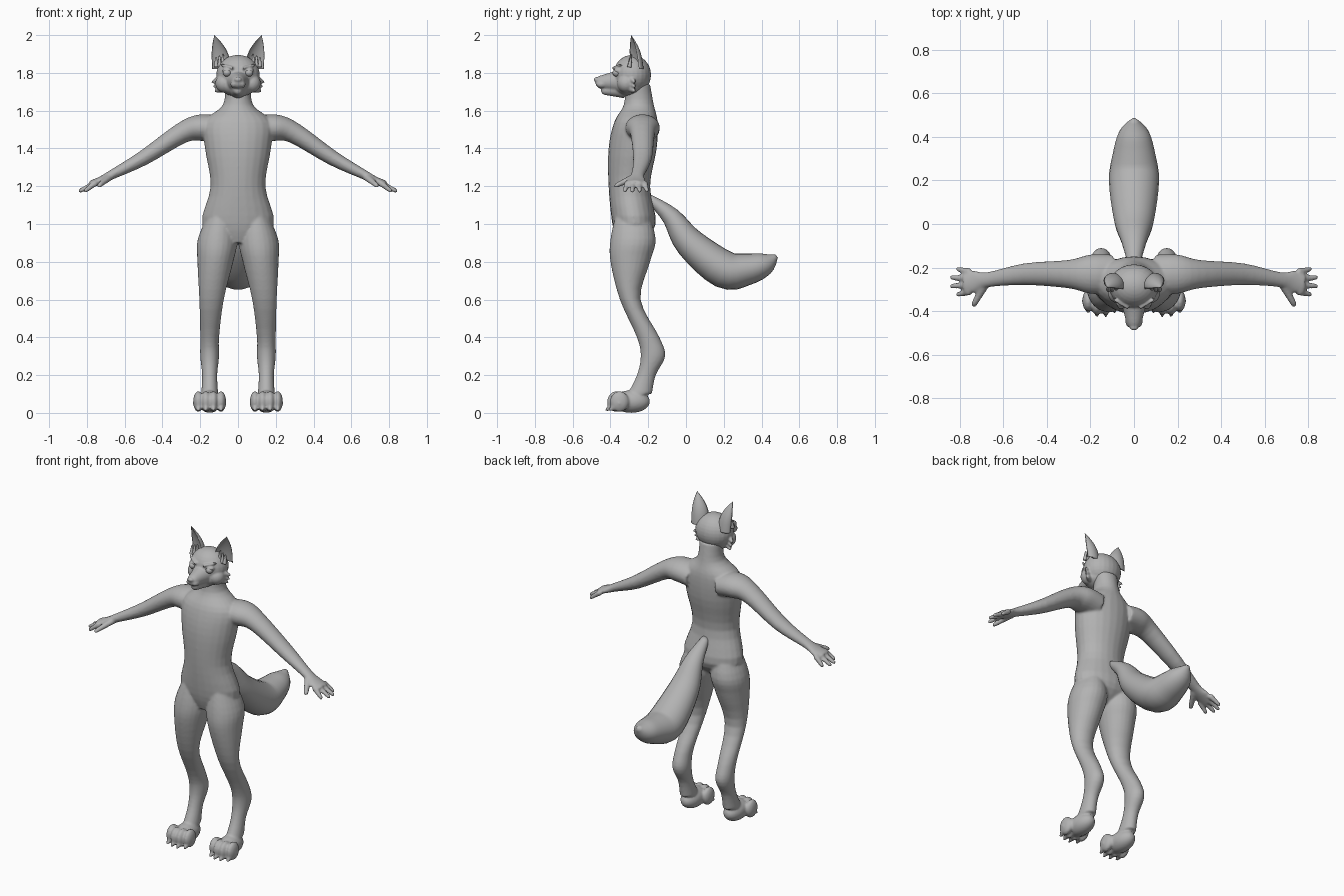
import bpy, bmesh, math
from mathutils import Vector, Matrix

ACROSS, DEPTH, UP = Vector((1, 0, 0)), Vector((0, 1, 0)), Vector((0, 0, 1))
SIDES = {"left": 1, "right": -1}

default_cube = bpy.data.objects.get("Cube")
if default_cube:
    bpy.data.objects.remove(default_cube)

grey = (0.45, 0.45, 0.45, 1)
fur = bpy.data.materials.new("plain grey")
fur.use_nodes = True
fur.diffuse_color = grey
for node in fur.node_tree.nodes:
    if node.type == 'BSDF_PRINCIPLED':
        node.inputs["Base Color"].default_value = grey


def smooth_path(rows, steps=4):
    """Resample rows of numbers along a smooth curve."""
    points = [Vector(row) for row in rows]
    count = len(points)
    slopes = [(points[min(i + 1, count - 1)] - points[max(i - 1, 0)]) / 2 for i in range(count)]
    path = []
    for i in range(count - 1):
        for step in range(steps):
            t = step / steps
            ease = t * t * (3 - 2 * t)
            path.append(points[i].lerp(points[i + 1], ease)
                        + slopes[i] * t * (1 - t) ** 2 - slopes[i + 1] * t * t * (1 - t))
    return path + [points[-1]]


def loft(bm, rows, side, normal=None, mirror=1, hollow=None):
    """Skin elliptical rings; a row is a centre, a radius along side and one along normal."""
    sides = 24
    path = smooth_path(rows)
    rings = []
    for i, row in enumerate(path):
        centre, wide, deep = Vector(row[:3]), max(row[3], .001), max(row[4], .001)
        ahead, behind = path[min(i + 1, len(path) - 1)], path[max(i - 1, 0)]
        facing = normal or (Vector(ahead[:3]) - Vector(behind[:3])).cross(side).normalized()
        ring = []
        for k in range(sides):
            angle = math.tau * k / sides
            u, v = math.cos(angle), math.sin(angle)
            if hollow and v < 0:
                v *= -hollow
            corner = centre + side * u * wide + facing * v * deep
            corner.x *= mirror
            ring.append(bm.verts.new(corner))
        rings.append(ring)
    for lower, upper in zip(rings, rings[1:]):
        for k in range(sides):
            bm.faces.new((lower[k - 1], lower[k], upper[k], upper[k - 1]))
    bm.faces.new(rings[0])
    bm.faces.new(rings[-1])


def blob(bm, centre, radii, mirror=1):
    place = Matrix.Translation((centre[0] * mirror, centre[1], centre[2]))
    bmesh.ops.create_uvsphere(bm, u_segments=24, v_segments=16, radius=1,
                              matrix=place @ Matrix.Diagonal((*radii, 1)))


def taper(bm, start, end, thick, thin, side=ACROSS, mirror=1):
    """Round limb narrowing from start to a rounded end."""
    start, end = Vector(start), Vector(end)
    rows = []
    for t in (0, .5, .9, 1):
        radius = thick + (thin - thick) * t if t < 1 else thin * .2
        rows.append((*start.lerp(end, t), radius, radius))
    loft(bm, rows, side, mirror=mirror)


def finish(bm, name, voxel=None):
    """Turn the parts into one object, fusing them when a voxel size is given."""
    bmesh.ops.recalc_face_normals(bm, faces=bm.faces)
    for face in bm.faces:
        face.smooth = True
    mesh = bpy.data.meshes.new(name)
    bm.to_mesh(mesh)
    bm.free()
    mesh.materials.append(fur)
    part = bpy.data.objects.new(name, mesh)
    bpy.context.collection.objects.link(part)
    if voxel:
        fuse = part.modifiers.new("fuse", 'REMESH')
        fuse.mode = 'VOXEL'
        fuse.voxel_size = voxel
        fuse.use_smooth_shade = True
        soften = part.modifiers.new("soften", 'SMOOTH')
        soften.iterations = 5


# Torso and neck: height, front, back, half width
torso = [(.9, -.36, -.24, .06), (1, -.39, -.16, .19), (1.2, -.41, -.19, .145),
         (1.4, -.41, -.155, .175), (1.54, -.38, -.15, .18), (1.63, -.33, -.17, .08),
         (1.74, -.32, -.19, .07)]
# Leg: height, front, back, half width
leg = [(1.06, -.37, -.2, .06), (.92, -.4, -.16, .105), (.8, -.4, -.19, .095),
       (.6, -.35, -.24, .065), (.4, -.26, -.14, .05), (.3, -.24, -.11, .05),
       (.2, -.26, -.16, .04), (.1, -.31, -.18, .045)]
# Arm: distance out, height, half depth, half thickness
arm = [(.1, 1.5, .09, .07), (.2, 1.51, .09, .07), (.3, 1.48, .065, .055),
       (.5, 1.35, .05, .04), (.67, 1.26, .035, .025), (.73, 1.23, .05, .02), (.78, 1.21, .05, .02)]


def upright(rows, middle):
    return [(middle(height), (front + back) / 2, height, wide, (back - front) / 2)
            for height, front, back, wide in rows]


body = bmesh.new()
loft(body, upright(torso, lambda height: 0), ACROSS, DEPTH)
for mirror in SIDES.values():
    loft(body, upright(leg, lambda height: min(.15, .2 - .1 * height)), ACROSS, DEPTH, mirror)
    loft(body, [(out, -.23 - .15 * max(0, out - .5), height, deep, thick)
                for out, height, deep, thick in arm], DEPTH, mirror=mirror)
    # Thumb, heel and sole
    taper(body, (.68, -.27, 1.25), (.74, -.38, 1.2), .022, .012, UP, mirror)
    blob(body, (.15, -.29, .06), (.06, .1, .06), mirror)
    for digit in range(4):
        # Fingers fan out, the middle two reaching furthest
        reach = (digit - 1.5) ** 2
        taper(body, (.75, -.22 - .03 * digit, 1.22),
              (.85 - .015 * reach, -.205 - .04 * digit, 1.17), .017, .01, DEPTH, mirror)
        # Toes with claws
        out, ahead = .09 + .04 * digit, -.37 + .008 * reach
        blob(body, (out, ahead, .06), (.027, .05, .055), mirror)
        taper(body, (out, ahead, .05), (out, ahead - .06, .01), .03, .005, mirror=mirror)
finish(body, "body", .007)

# Head with muzzle, jaw, nose, cheeks and brows
head = bmesh.new()
blob(head, (0, -.285, 1.79), (.115, .1, .105))
blob(head, (0, -.3, 1.735), (.1, .085, .06))
taper(head, (0, -.33, 1.755), (0, -.48, 1.75), .07, .025)
taper(head, (0, -.33, 1.715), (0, -.45, 1.705), .05, .018)
blob(head, (0, -.475, 1.765), (.02, .013, .013))
for mirror in SIDES.values():
    blob(head, (.07, -.315, 1.745), (.05, .05, .05), mirror)
    blob(head, (.02, -.445, 1.74), (.02, .03, .02), mirror)
    for tuft in range(3):
        height = 1.77 - .025 * tuft
        taper(head, (.085, -.3, height), (.14 - .008 * tuft, -.27, height - .02),
              .027, .005, DEPTH, mirror)
    taper(head, (.025, -.385, 1.825), (.095, -.345, 1.845), .009, .006, UP, mirror)
    blob(head, (.058, -.358, 1.812), (.027, .025, .015), mirror)
finish(head, "head", .005)

for label, mirror in SIDES.items():
    eye = bmesh.new()
    blob(eye, (.058, -.367, 1.8), (.022, .022, .02), mirror)
    finish(eye, label + "_eye")

    # Cupped ear opening forwards and outwards, with tufts at its base
    ear = bmesh.new()
    across_ear = Vector((.9, .4, 0)).normalized()
    rows = []
    for step in range(6):
        t = step / 5
        wide = .052 * math.cos(math.pi / 2 * t ** 1.5)
        rows.append((.09 + .035 * t * t, -.27 - .02 * t, 1.82 + .18 * t, wide, wide * .85))
    loft(ear, rows, across_ear, UP.cross(across_ear), mirror, hollow=.55)
    for tuft in range(3):
        out = .08 + .018 * tuft
        taper(ear, (out, -.3, 1.83), (out, -.29, 1.9 - .008 * tuft), .012, .004, mirror=mirror)
    finish(ear, label + "_ear")

# Bushy tail: distance back, height, radius
tail = [(-.2, 1.14, .02), (-.08, 1.04, .05), (.02, .9, .08), (.2, .76, .1),
        (.32, .76, .085), (.42, .79, .06), (.48, .83, .01)]
brush = bmesh.new()
loft(brush, [(0, back, height, radius * 1.15, radius) for back, height, radius in tail], ACROSS)
finish(brush, "tail")
